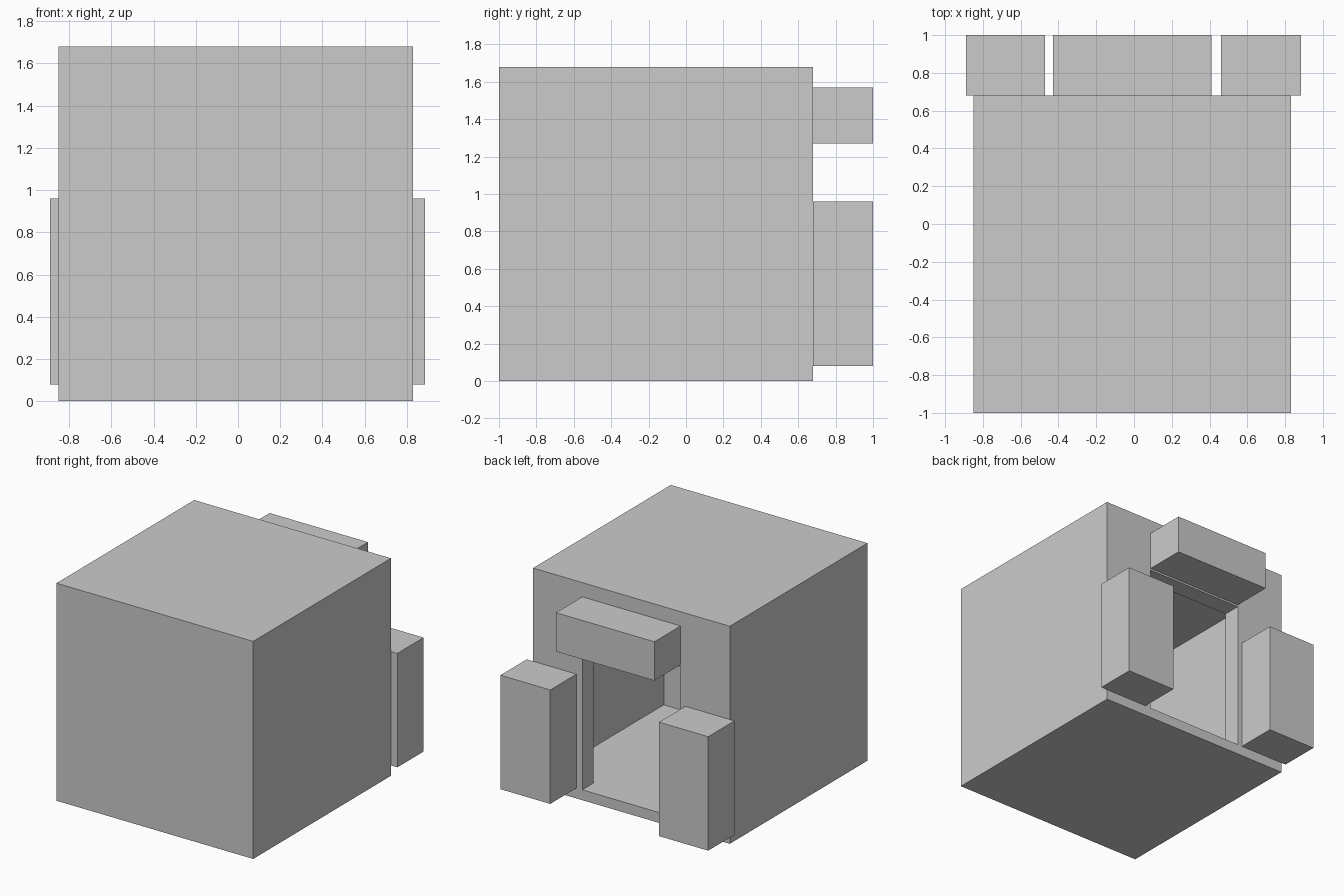
import bpy
import bmesh

if "Cube" in bpy.data.objects:
    bpy.data.objects.remove(bpy.data.objects["Cube"])


def box(name, x, y, z):
    """Axis-aligned box from (min, max) ranges."""
    bm = bmesh.new()
    bmesh.ops.create_cube(bm, size=1)
    for v in bm.verts:
        v.co = [r[0] if c < 0 else r[1] for c, r in zip(v.co, (x, y, z))]
    mesh = bpy.data.meshes.new(name)
    bm.to_mesh(mesh)
    bm.free()
    obj = bpy.data.objects.new(name, mesh)
    bpy.context.collection.objects.link(obj)
    return obj


def cut(target, cutter):
    """Subtract the cutter, then delete it."""
    mod = target.modifiers.new("cut", 'BOOLEAN')
    mod.operation = 'DIFFERENCE'
    mod.solver = 'EXACT'
    mod.object = cutter
    bpy.context.view_layer.objects.active = target
    bpy.ops.object.modifier_apply(modifier=mod.name)
    bpy.data.objects.remove(cutter, do_unlink=True)


# Hollow room with a doorway in the back wall
WALL_Y = 0.68
room = box("room_shell", (-0.85, 0.83), (-1.0, WALL_Y), (0.0, 1.68))
cut(room, box("cavity", (-0.77, 0.75), (-0.80, 0.54), (0.08, 1.525)))
cut(room, box("doorway", (-0.43, 0.41), (0.2, 0.9), (0.08, 1.255)))

# Blocks standing out from the wall around the doorway
OUT = (WALL_Y, 1.0)
box("side_block_left", (-0.89, -0.47), OUT, (0.08, 0.96))
box("side_block_right", (0.46, 0.885), OUT, (0.08, 0.96))
box("lintel_block", (-0.43, 0.41), OUT, (1.27, 1.57))
